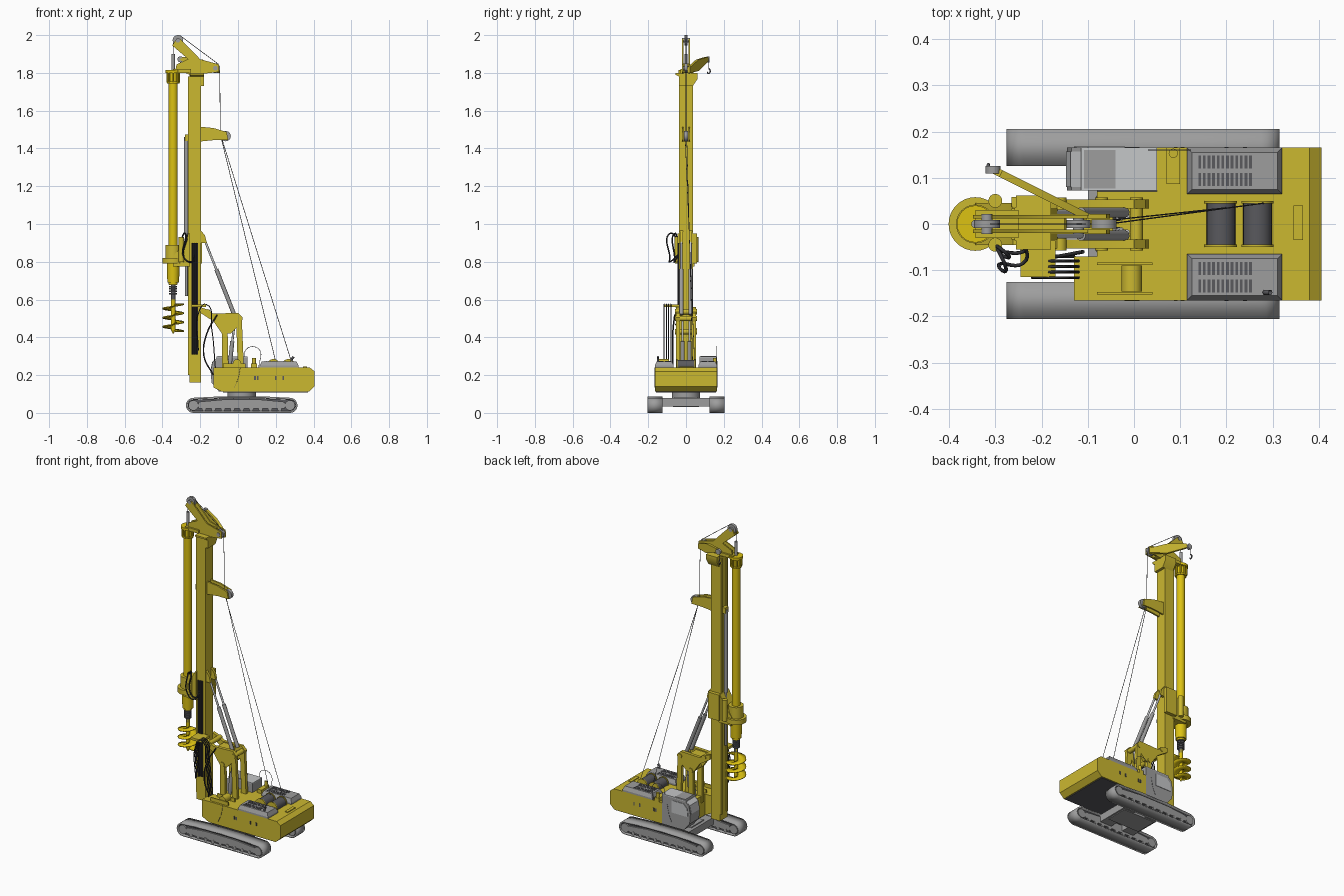
import bpy, bmesh, math
from mathutils import Vector

cube = bpy.data.objects.get("Cube")
if cube:
    bpy.data.objects.remove(cube, do_unlink=True)


def material(name, r, g, b):
    m = bpy.data.materials.new(name)
    m.use_nodes = True
    m.diffuse_color = (r, g, b, 1)
    m.node_tree.nodes["Principled BSDF"].inputs["Base Color"].default_value = (r, g, b, 1)
    return m


YELLOW = material("body yellow", .6, .48, .03)
BRIGHT = material("drill yellow", .72, .54, .006)
GREY = material("steel grey", .34, .34, .34)
LIGHT = material("light grey", .56, .57, .58)
DARK = material("dark grey", .1, .1, .11)
BLACK = material("hose black", .03, .03, .035)
parts = []


def finish(name, bm, mat):
    bmesh.ops.recalc_face_normals(bm, faces=bm.faces)
    me = bpy.data.meshes.new(name)
    bm.to_mesh(me)
    bm.free()
    me.materials.append(mat)
    ob = bpy.data.objects.new(name, me)
    bpy.context.scene.collection.objects.link(ob)
    parts.append(ob)
    return ob


def prism(name, pts, lo, hi, mat, axis="y"):
    """Extrude a profile (xz along y, or yz along x) between lo and hi."""
    bm = bmesh.new()
    put = (lambda a, b: (a, lo, b)) if axis == "y" else (lambda a, b: (lo, a, b))
    face = bm.faces.new([bm.verts.new(put(a, b)) for a, b in pts])
    ext = bmesh.ops.extrude_face_region(bm, geom=[face])["geom"]
    d = Vector((0, hi - lo, 0)) if axis == "y" else Vector((hi - lo, 0, 0))
    bmesh.ops.translate(bm, verts=[v for v in ext if isinstance(v, bmesh.types.BMVert)], vec=d)
    return finish(name, bm, mat)


def box(name, x, y, z, mat, taper=0):
    """Box from ranges; taper pulls the top edges inwards."""
    bm = bmesh.new()
    bmesh.ops.create_cube(bm, size=1)
    for v in bm.verts:
        t = taper if v.co.z > 0 else 0
        v.co = [r[0] + t if c < 0 else r[1] - t for r, c in zip((x, y), v.co)] + [z[v.co.z > 0]]
    return finish(name, bm, mat)


def rod(name, a, b, r, mat, seg=16, r2=None):
    a, b = Vector(a), Vector(b)
    bm = bmesh.new()
    bmesh.ops.create_cone(bm, cap_ends=True, segments=seg, radius1=r,
                          radius2=r if r2 is None else r2, depth=(b - a).length)
    q = (b - a).to_track_quat("Z", "Y")
    for v in bm.verts:
        v.co = q @ v.co + (a + b) / 2
    return finish(name, bm, mat)


def wheel(name, x, z, r, w, mat, y=0):
    return rod(name, (x, y - w, z), (x, y + w, z), r, mat, 24)


def tube(name, pts, r, mat):
    cu = bpy.data.curves.new(name, "CURVE")
    cu.dimensions, cu.bevel_depth, cu.bevel_resolution, cu.resolution_u = "3D", r, 1, 6
    sp = cu.splines.new("BEZIER")
    sp.bezier_points.add(len(pts) - 1)
    for p, co in zip(sp.bezier_points, pts):
        p.co = co
        p.handle_left_type = p.handle_right_type = "AUTO"
    ob = bpy.data.objects.new(name, cu)
    cu.materials.append(mat)
    bpy.context.scene.collection.objects.link(ob)


def arc(cx, cz, r, a0, a1, n=10):
    steps = [math.radians(a0 + (a1 - a0) * i / n) for i in range(n + 1)]
    return [(cx + r * math.cos(a), cz + r * math.sin(a)) for a in steps]


# Crawler tracks
for s, side in ((-1, "right"), (1, "left")):
    outer = arc(-.236, .04, .04, 90, 270) + arc(.275, .04, .04, -90, 90) + [(.12, .088), (-.08, .088)]
    inner = arc(.275, .04, .03, 90, -90) + arc(-.236, .04, .03, 270, 90) + [(-.08, .077), (.12, .077)]
    prism(side + "_track_core", inner, s * .165 - .03, s * .165 + .03, DARK)
    for k in (-1, 1):
        y = s * .165 + k * .0335
        prism(side + "_track_frame", [(-.21, .022), (.25, .022), (.25, .058), (.12, .07), (-.08, .07), (-.21, .058)],
              y - .0045, y + .0045, GREY)
        for x in (-.236, .275):
            wheel(side + "_idler", x, .04, .027, .005, GREY, y)
        for i in range(9):
            wheel(side + "_roller", -.18 + i * .05, .02, .011, .006, GREY, y)
    bm = bmesh.new()
    rings = [[bm.verts.new((x, s * .165 + k * .04, z)) for x, z in outer] for k in (-1, 1)]
    for i in range(len(outer)):
        j = (i + 1) % len(outer)
        bm.faces.new((rings[0][i], rings[0][j], rings[1][j], rings[1][i]))
    belt = finish(side + "_track_belt", bm, GREY)
    mod = belt.modifiers.new("thickness", "SOLIDIFY")
    mod.thickness = .009

# Undercarriage and slewing ring
box("undercarriage", (-.09, .13), (-.07, .07), (.03, .085), GREY, .01)
for x in (-.07, .09):
    box("cross_beam", (x - .03, x + .05), (-.14, .14), (.035, .08), GREY)
rod("slew_ring", (.02, 0, .08), (.02, 0, .112), .075, GREY, 32)

# Upper structure
tail = [(.38, .24), (.405, .22), (.405, .14), (.375, .112)]
prism("machine_deck", [(-.08, .112), (-.08, .24)] + tail, -.07, .07, YELLOW)
prism("right_body", [(-.085, .112), (-.13, .135), (-.13, .24)] + tail, -.165, -.07, YELLOW)
prism("left_body", [(.05, .112), (.05, .24)] + tail, .07, .165, YELLOW)
box("belly_plate", (-.08, .37), (-.16, .16), (.108, .113), DARK)
for s in (-1, 1):
    for x in (.09, .105, .2, .24):
        box("side_vent", (x - .004, x + .004), (s * .165 - .002, s * .165 + .002), (.175, .195), DARK)
    tube("panel_seam", [(.012, s * .165, .24), (0, s * .165, .18), (-.02, s * .165, .135)], .001, DARK)
    # Engine bonnets with louvres
    y = s * .115
    box("bonnet_base", (.115, .32), (y - .05, y + .05), (.24, .25), GREY)
    box("bonnet", (.115, .32), (y - .05, y + .05), (.25, .272), GREY, .01)
    for row in (-.019, .019):
        for i in range(12):
            x = .142 + i * .01
            box("louvre", (x - .003, x + .003), (y + row - .014, y + row + .014), (.271, .2735), DARK)
box("counterweight_hatch", (.345, .365), (-.035, .04), (.24, .245), YELLOW)
tube("exhaust", [(.285, -.148, .26), (.285, -.148, .285), (.295, -.148, .297)], .006, DARK)

# Cab
cab = [(.05, .112), (.05, .292), (-.11, .292), (-.135, .27), (-.145, .22), (-.14, .16), (-.1, .112)]
prism("cab", cab, .072, .165, GREY)
box("cab_roof", (-.115, .05), (.072, .165), (.29, .298), LIGHT)
box("roof_window", (-.108, -.04), (.077, .16), (.297, .301), GREY)
prism("side_window", [(-.02, .2), (-.02, .275), (-.1, .275), (-.125, .25), (-.13, .2)], .164, .168, LIGHT)
prism("front_glass", [(-.112, .291), (-.137, .27), (-.147, .22), (-.145, .22), (-.135, .268), (-.112, .285)], .08, .157, LIGHT)
box("tool_box", (.07, .1), (.087, .165), (.24, .262), YELLOW)
rod("filler_cap", (.085, .153, .26), (.085, .153, .29), .01, YELLOW)
tube("handrail", [(.045, .16, .24), (.045, .16, .338), (.11, .16, .338), (.11, .16, .24)], .0015, GREY)

# Winches
for x in (.188, .267):
    wheel("winch_drum", x, .25, .031, .045, DARK)
    for y in (-.047, .047):
        wheel("winch_flange", x, .25, .035, .003, YELLOW, y)
wheel("auxiliary_drum", -.005, .262, .022, .028, YELLOW, -.118)
for y in (-.15, -.086):
    box("drum_bracket", (-.08, .04), (y - .003, y + .003), (.24, .262), YELLOW)

# Mast linkage
for s in (-1, 1):
    y = s * .043
    lo, hi = y - .01, y + .01
    prism("link_plate", [(-.2, .56), (-.17, .55), (-.13, .525), (0, .53), (.025, .505), (.02, .48),
                         (-.04, .42), (-.085, .42), (-.13, .485), (-.2, .53)], lo, hi, YELLOW)
    prism("front_post", [(-.085, .2), (-.085, .44), (-.055, .44), (-.05, .2)], lo, hi, YELLOW)
    prism("rear_post", [(.0, .2), (-.01, .5), (.02, .5), (.033, .2)], lo, hi, YELLOW)
    # Backstay cylinders
    rod("stay_barrel", (-.02, s * .025, .52), (-.115, s * .025, .76), .011, GREY)
    rod("stay_rod", (-.115, s * .025, .76), (-.188, s * .025, .945), .006, LIGHT)
    prism("stay_lug", [(-.2, .97), (-.175, .94), (-.165, .9), (-.2, .9)], s * .025 - .008, s * .025 + .008, YELLOW)
    rod("lift_cylinder", (-.045, s * .018, .24), (-.03, s * .018, .38), .011, GREY)
    rod("lift_rod", (-.03, s * .018, .38), (-.015, s * .018, .5), .006, LIGHT)
for x, z in ((-.07, .43), (.005, .5), (-.16, .535)):
    wheel("link_pin", x, z, .014, .057, YELLOW)
box("link_bridge", (-.12, -.045), (-.04, .04), (.495, .52), YELLOW)

# Mast with guide rails
box("mast", (-.258, -.197), (-.036, .036), (.16, 1.8), YELLOW)
for y in (-.028, .028):
    box("guide_rail", (-.265, -.257), (y - .006, y + .006), (.2, 1.78), YELLOW)
rod("crowd_barrel", (-.273, 0, .95), (-.273, 0, 1.46), .012, GREY)
rod("crowd_rod", (-.273, 0, .62), (-.273, 0, .95), .007, GREY)
box("crowd_mount", (-.28, -.25), (-.015, .015), (1.44, 1.475), YELLOW)
prism("mast_cap", [(-.036, 1.73), (.036, 1.73), (.062, 1.77), (.062, 1.8), (-.055, 1.8), (-.055, 1.79), (-.036, 1.78)],
      -.255, -.18, YELLOW, "x")

# Mast head
head = [(-.348, 1.945), (-.33, 1.975), (-.306, 1.98), (-.27, 1.945), (-.2, 1.872), (-.1, 1.845), (-.1, 1.805),
        (-.19, 1.795), (-.255, 1.79), (-.33, 1.82), (-.325, 1.845), (-.264, 1.873)]
for y in (-.016, .016):
    prism("head_plate", head, y - .004, y + .004, YELLOW)
box("head_core", (-.25, -.15), (-.016, .016), (1.8, 1.85), YELLOW)
for x, z, r in ((-.318, 1.972, .028), (-.12, 1.825, .026)):
    wheel("head_pulley", x, z, r, .009, GREY)
    wheel("pulley_hub", x, z, .012, .022, GREY)

# Rear rope bracket
for y in (-.017, .017):
    prism("rope_bracket", [(-.2, 1.515), (-.13, 1.508), (-.06, 1.487), (-.052, 1.445), (-.12, 1.445), (-.2, 1.437)],
          y - .005, y + .005, YELLOW)
wheel("bracket_pulley", -.065, 1.465, .027, .01, GREY)

# Auxiliary jib and hook
jib = prism("auxiliary_jib", [(0, 1.80), (0, 1.83), (.1, 1.87), (.21, 1.885), (.23, 1.87), (.2, 1.855), (.1, 1.81)],
            -.008, .008, YELLOW)
jib.location = (-.1, .015, 0)
jib.rotation_euler.z = math.atan2(.1, -.2)
wheel("jib_pulley", -.305, 1.872, .016, .008, GREY, .117)
rod("hook_rope", (-.315, .12, 1.87), (-.315, .12, 1.82), .0015, DARK, 6)
tube("hook", [(-.315, .12, 1.825), (-.315, .128, 1.81), (-.315, .12, 1.797), (-.315, .112, 1.805)], .004, DARK)

# Ropes
ropes = [((-.097, 0, 1.82), (-.093, 0, 1.465)), ((-.09, .004, 1.46), (.2, .035, .27)), ((-.085, -.004, 1.45), (.28, .045, .28)),
         ((-.31, 0, 2.0), (-.105, 0, 1.847)), ((-.343, 0, 1.96), (-.343, 0, 1.84))]
for a, b in ropes:
    rod("rope", a, b, .0016, DARK, 6)

# Kelly bar
K = -.343


def ring(name, z0, z1, r, mat, seg=24, r2=None):
    return rod(name, (K, 0, z0), (K, 0, z1), r, mat, seg, r2)


ring("kelly_bar", .68, 1.8, .024, BRIGHT)
ring("kelly_collar", 1.745, 1.755, .032, BRIGHT)
ring("kelly_top_flange", 1.8, 1.815, .04, BRIGHT)
ring("swivel", 1.815, 1.9, .009, GREY)
for i in range(8):
    a = i * math.pi / 4
    x, y = K + .031 * math.cos(a), .031 * math.sin(a)
    rod("collar_post", (x, y, 1.75), (x, y, 1.805), .005, BRIGHT, 8)
box("kelly_guide", (K, -.25), (-.03, .03), (1.8, 1.82), YELLOW)

# Rotary drive and carriage
ring("drive_flange", .79, .82, .058, YELLOW, 32)
ring("drive_housing", .82, .89, .042, YELLOW, 32)
ring("drive_lower_sleeve", .69, .79, .031, BRIGHT, 32, .034)
prism("drive_bracket", [(K, .775), (K, .83), (-.3, .88), (-.262, .95), (-.255, .95), (-.255, .775)], -.045, .045, YELLOW)
for y in (-.045, .05):
    rod("drive_motor", (-.3, y, .8), (-.3, y, .93), .015, YELLOW)
box("carriage", (-.265, -.19), (.037, .058), (.79, .95), YELLOW)

# Shock spring, shaft and auger
ring("spring_core", .6, .69, .012, DARK)
for i in range(5):
    ring("spring_coil", .628 + i * .012, .636 + i * .012, .021, DARK)
ring("auger_shaft", .44, .62, .012, BRIGHT)
ring("auger_tip", .42, .44, .003, BRIGHT, 12, .012)
bm = bmesh.new()
edge = []
for i in range(73):
    a, z = i * math.tau / 24, .435 + .048 * i / 24
    edge.append([bm.verts.new((K + r * math.cos(a), r * math.sin(a), z)) for r in (.01, .057)])
for p, q in zip(edge, edge[1:]):
    bm.faces.new((p[0], p[1], q[1], q[0]))
finish("auger_flight", bm, BRIGHT).modifiers.new("thickness", "SOLIDIFY").thickness = .006

# Hydraulic hoses and manifold
box("hose_rack", (-.245, -.17), (-.115, -.036), (.56, .575), YELLOW)
for i in range(4):
    y = -.08 - i * .012
    tube("looped_hose", [(-.12, y, .24), (-.14, y, .45), (-.17, y, .575), (-.205, y, .54), (-.21, y, .33)], .003, BLACK)
    x = -.243 + i * .009
    rod("mast_hose", (x, -.041, .31), (x, -.041, .9), .0042, BLACK, 8)
for y in (-.085, -.06):
    tube("drive_hose", [(-.3, -.045, .92), (-.28, y, .95), (-.285, y, .82), (-.24, y, .8), (-.235, -.04, .84)], .004, BLACK)
tube("slack_hose", [(-.11, -.06, .52), (-.165, -.07, .42), (-.18, -.07, .3), (-.13, -.07, .2)], .004, BLACK)

# Smooth round parts, keep edges sharp
bpy.ops.object.select_all(action="DESELECT")
for ob in parts:
    ob.select_set(True)
bpy.context.view_layer.objects.active = parts[0]
bpy.ops.object.shade_smooth_by_angle(angle=math.radians(35))
